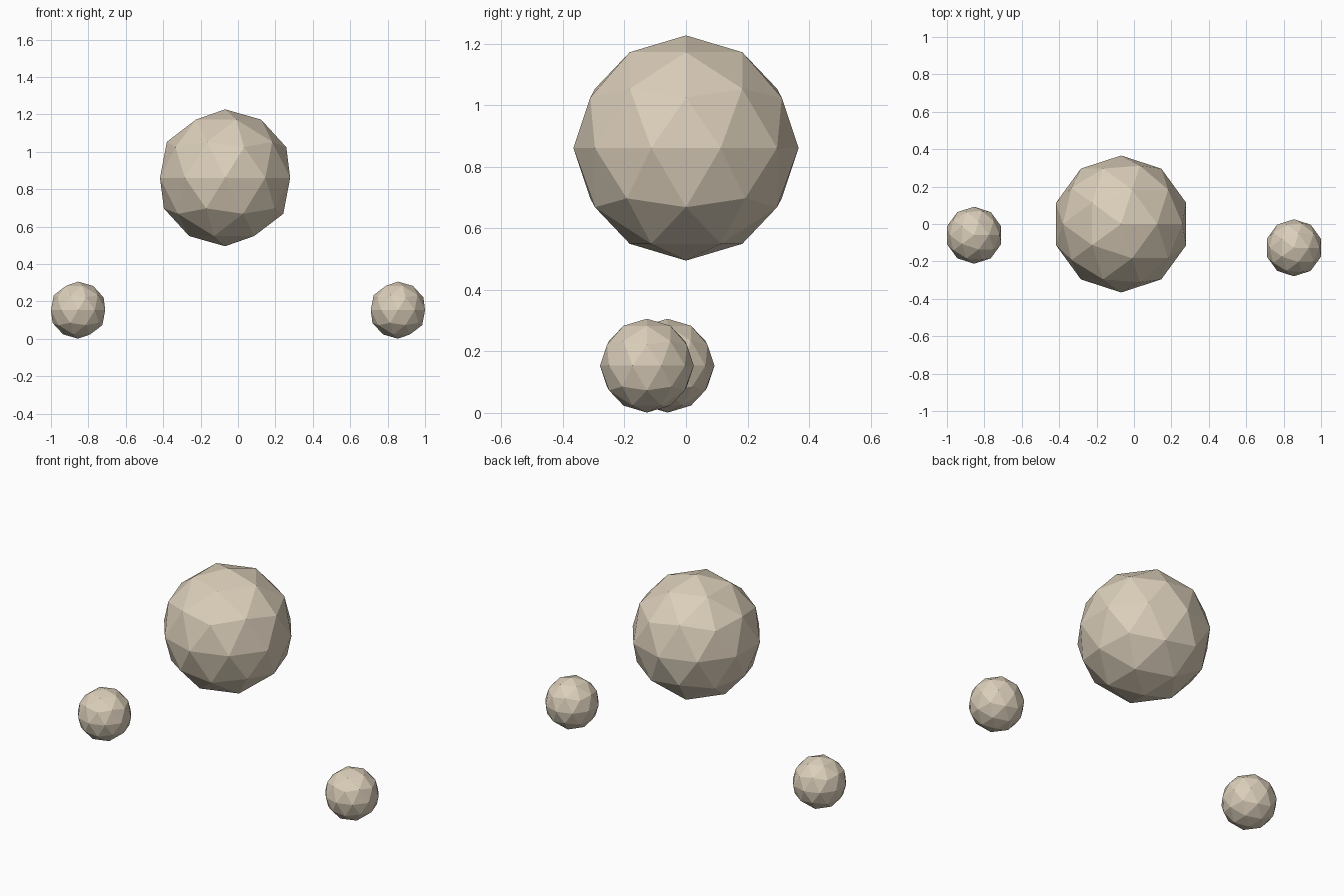
import bpy

if "Cube" in bpy.data.objects:
    bpy.data.objects.remove(bpy.data.objects["Cube"])

# Single flat stone colour
stone = bpy.data.materials.new("pale_stone")
stone.diffuse_color = (0.71, 0.62, 0.49, 1.0)
stone.use_nodes = True
stone.node_tree.nodes["Principled BSDF"].inputs["Base Color"].default_value = stone.diffuse_color


def faceted_ball(name, radius, centre):
    """Flat-shaded 80-face icosphere."""
    bpy.ops.mesh.primitive_ico_sphere_add(subdivisions=2, radius=radius, location=centre)
    ball = bpy.context.object
    ball.name = name
    ball.data.materials.append(stone)
    return ball


# One large floating ball above two small ones resting on the floor
faceted_ball("large_ball", 0.366, (-0.069, 0.0, 0.861))
faceted_ball("left_small_ball", 0.1525, (-0.855, -0.06, 0.1535))
faceted_ball("right_small_ball", 0.1525, (0.855, -0.127, 0.1535))
